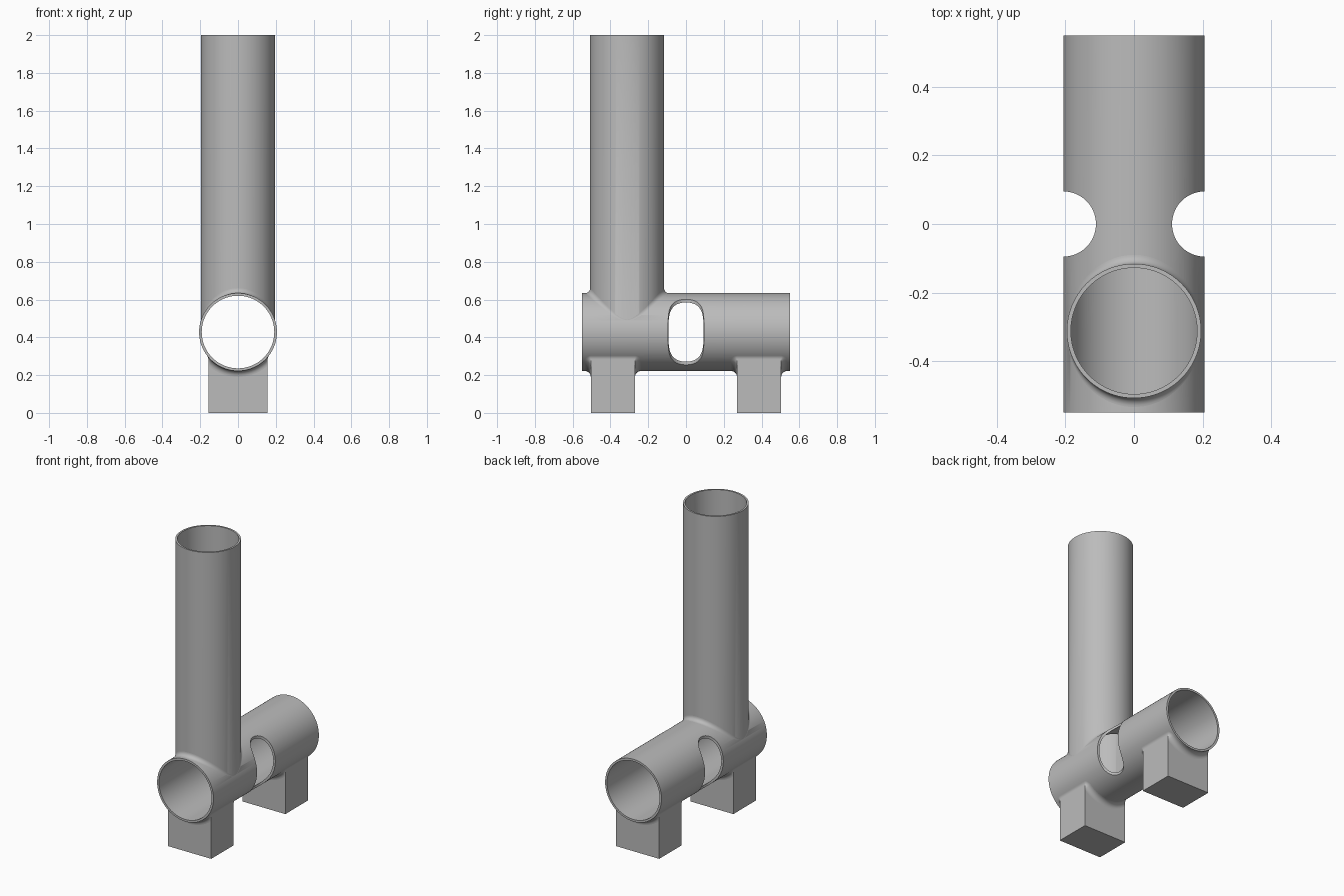
import bpy, bmesh, math
from mathutils import Vector

if "Cube" in bpy.data.objects:
    bpy.data.objects.remove(bpy.data.objects["Cube"], do_unlink=True)

AXIS_Z, TUBE_R, TUBE_BORE = 0.428, 0.206, 0.192
RISER_Y, RISER_R, RISER_BORE = -0.312, 0.196, 0.184
FOOT_X, FOOT_Y, FOOT_OFFSET = 0.157, 0.117, 0.387   # half sizes, distance from centre
SEGMENTS = 128

grey = bpy.data.materials.new("plain grey")
grey.use_nodes = True
grey.diffuse_color = (0.5, 0.5, 0.5, 1)
grey.node_tree.nodes["Principled BSDF"].inputs["Base Color"].default_value = (0.5, 0.5, 0.5, 1)


def cylinder(name, radius, length, location, lying=False):
    bpy.ops.mesh.primitive_cylinder_add(
        vertices=SEGMENTS, radius=radius, depth=length, location=location,
        rotation=(math.pi / 2 if lying else 0, 0, 0))
    obj = bpy.context.object
    obj.name = name
    obj.data.materials.append(grey)
    return obj


def upright(name, radius, x, y, low, high):
    return cylinder(name, radius, high - low, (x, y, (low + high) / 2))


def block(name, half_x, half_y, y, height):
    bpy.ops.mesh.primitive_cube_add(size=1, location=(0, y, height / 2))
    obj = bpy.context.object
    obj.name = name
    obj.scale = (2 * half_x, 2 * half_y, height)
    bpy.ops.object.transform_apply(location=False, rotation=False, scale=True)
    obj.data.materials.append(grey)
    return obj


def combine(target, other, operation):
    mod = target.modifiers.new(operation, 'BOOLEAN')
    mod.operation, mod.solver, mod.object = operation, 'EXACT', other
    bpy.context.view_layer.objects.active = target
    bpy.ops.object.modifier_apply(modifier=mod.name)
    bpy.data.objects.remove(other, do_unlink=True)


def smooth(obj):
    bpy.ops.object.select_all(action='DESELECT')
    obj.select_set(True)
    bpy.context.view_layer.objects.active = obj
    bpy.ops.object.shade_smooth_by_angle(angle=math.radians(30))


def fillet(name, ring, size, side, steps=8):
    """Rolling-ball blend between an upright wall, given as (point, normal) pairs, and the tube."""
    bm = bmesh.new()
    rows = []
    for (px, py), (nx, ny) in ring:
        x, y = px + size * nx, py + size * ny
        z = AXIS_Z + side * math.sqrt((TUBE_R + size) ** 2 - x * x)
        centre = Vector((x, y, z))
        to_wall = Vector((-nx, -ny, 0))
        to_tube = Vector((-x, 0, AXIS_Z - z)).normalized()
        rows.append([bm.verts.new(centre + size * to_wall.slerp(to_tube, i / steps))
                     for i in range(steps + 1)])
    for a, b in zip(rows, rows[1:] + rows[:1]):
        for i in range(steps):
            corners = (a[i], b[i], b[i + 1], a[i + 1])
            face = bm.faces.new(corners if side < 0 else corners[::-1])
            face.smooth = True
    bmesh.ops.remove_doubles(bm, verts=bm.verts, dist=0.00001)
    bm.normal_update()
    # Make the faces look away from the tube axis
    lean = sum(f.normal.z * f.calc_area() for f in bm.faces)
    if lean * side < 0:
        bmesh.ops.reverse_faces(bm, faces=bm.faces)
    mesh = bpy.data.meshes.new(name)
    bm.to_mesh(mesh)
    bm.free()
    mesh.materials.append(grey)
    obj = bpy.data.objects.new(name, mesh)
    bpy.context.collection.objects.link(obj)
    smooth(obj)


def circle_ring(y, radius):
    normals = [(math.cos(t), math.sin(t))
               for t in (2 * math.pi * i / SEGMENTS for i in range(SEGMENTS))]
    return [((radius * c, y + radius * s), (c, s)) for c, s in normals]


def rectangle_ring(y, half_x, half_y, cuts=16, corner_steps=6):
    signs = [(1, 1), (-1, 1), (-1, -1), (1, -1)]
    corners = [Vector((sx * half_x, y + sy * half_y)) for sx, sy in signs]
    ring = []
    for k, corner in enumerate(corners):
        for i in range(corner_steps + 1):
            t = math.pi / 2 * (k + i / corner_steps)
            ring.append((tuple(corner), (math.cos(t), math.sin(t))))
        following = corners[(k + 1) % 4]
        for i in range(1, cuts):
            ring.append((tuple(corner.lerp(following, i / cuts)), ring[-1][1]))
    return ring


# Solid body: lying tube, riser and two feet
body = cylinder("tube_body", TUBE_R, 1.1, (0, 0, AXIS_Z), lying=True)
combine(body, upright("riser", RISER_R, 0, RISER_Y, AXIS_Z + 0.003, 2), 'UNION')
for sign in (-1, 1):
    combine(body, block("foot", FOOT_X, FOOT_Y, sign * FOOT_OFFSET, 0.39), 'UNION')

# Bores and the two side notches
combine(body, cylinder("bore", TUBE_BORE, 1.4, (0, 0, AXIS_Z), lying=True), 'DIFFERENCE')
combine(body, upright("riser_bore", RISER_BORE, 0, RISER_Y, AXIS_Z + 0.005, 2.2), 'DIFFERENCE')
for sign in (-1, 1):
    combine(body, upright("notch", 0.095, sign * 0.206, 0, 0.1, 0.8), 'DIFFERENCE')
smooth(body)

# Rounded joints
fillet("riser_fillet", circle_ring(RISER_Y, RISER_R), 0.026, 1)
for sign, label in ((-1, "front"), (1, "back")):
    fillet(label + "_foot_fillet",
           rectangle_ring(sign * FOOT_OFFSET, FOOT_X, FOOT_Y), 0.032, -1)
